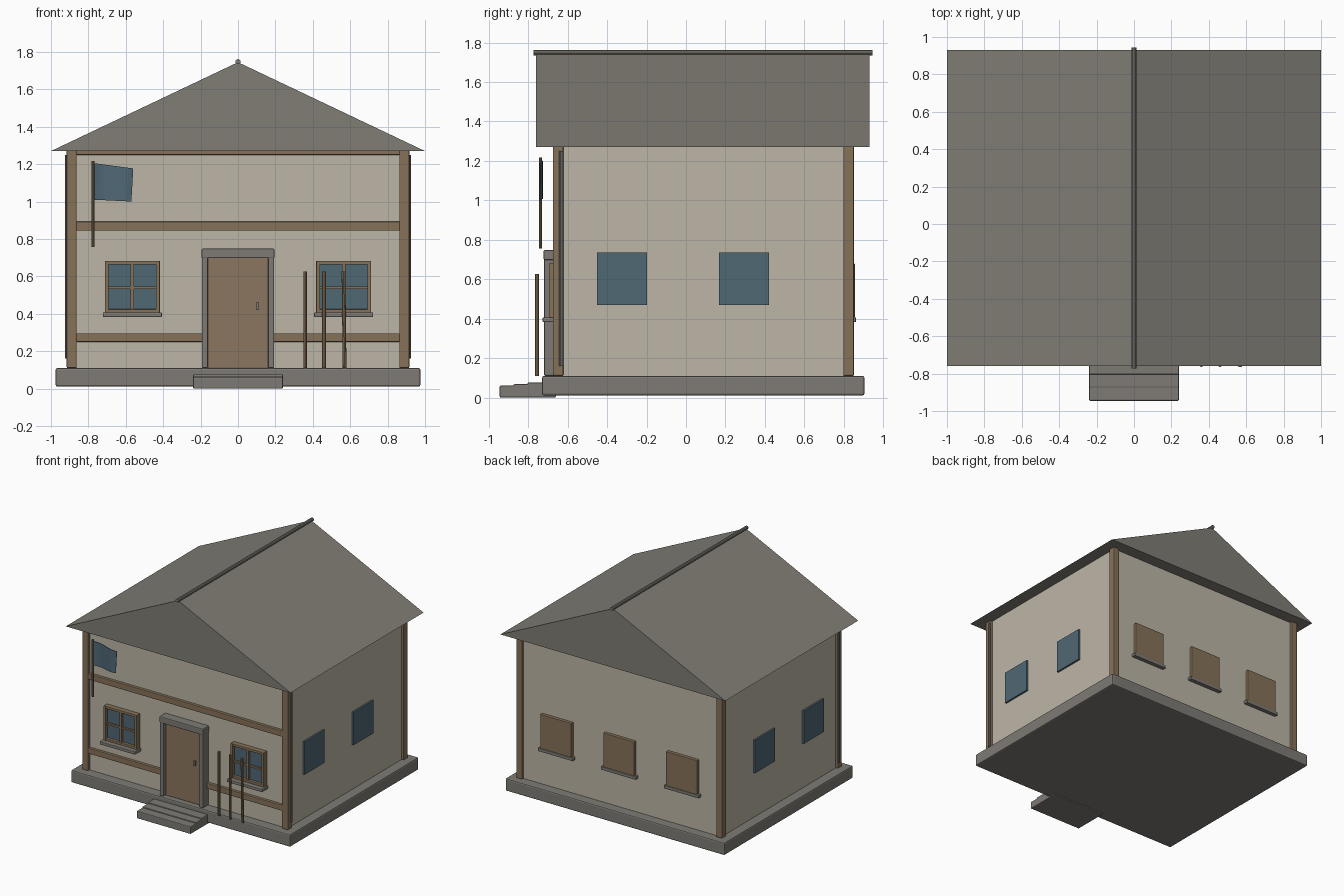
import bpy, bmesh, math
from mathutils import Vector

if "Cube" in bpy.data.objects:
    bpy.data.objects.remove(bpy.data.objects["Cube"], do_unlink=True)


def material(name, r, g, b):
    """Flat material from 0-255 display values, stored as linear."""
    rgb = [((c / 255 + 0.055) / 1.055) ** 2.4 for c in (r, g, b)]
    m = bpy.data.materials.new(name)
    m.use_nodes = True
    m.diffuse_color = (*rgb, 1)
    m.node_tree.nodes["Principled BSDF"].inputs["Base Color"].default_value = (*rgb, 1)
    return m


PLASTER = material("cream plaster", 188, 182, 166)
TIMBER = material("brown timber", 134, 114, 89)
DOOR = material("door wood", 138, 118, 94)
STONE = material("grey stone", 126, 123, 117)
ROOF = material("roof grey", 128, 125, 117)
BLUE = material("slate blue", 80, 104, 117)


def finish(name, bm, mat):
    bmesh.ops.recalc_face_normals(bm, faces=bm.faces)
    mesh = bpy.data.meshes.new(name)
    bm.to_mesh(mesh)
    bm.free()
    mesh.materials.append(mat)
    ob = bpy.data.objects.new(name, mesh)
    bpy.context.collection.objects.link(ob)
    return ob


def box(name, x, y, z, mat, bevel=0.0):
    """Box from (min, max) ranges, with optional softened edges."""
    bm = bmesh.new()
    bmesh.ops.create_cube(bm, size=1)
    for v in bm.verts:
        v.co = Vector([r[0] if c < 0 else r[1] for c, r in zip(v.co, (x, y, z))])
    ob = finish(name, bm, mat)
    if bevel:
        mod = ob.modifiers.new("soft_edges", "BEVEL")
        mod.width, mod.segments = bevel, 2
    return ob


def rod(name, a, b, radius, mat, sides=10):
    """Cylinder running between two points."""
    a, b = Vector(a), Vector(b)
    bm = bmesh.new()
    bmesh.ops.create_cone(bm, cap_ends=True, segments=sides, radius1=radius,
                          radius2=radius, depth=(b - a).length)
    bmesh.ops.rotate(bm, verts=bm.verts,
                     matrix=(b - a).to_track_quat("Z", "Y").to_matrix())
    bmesh.ops.translate(bm, verts=bm.verts, vec=(a + b) / 2)
    return finish(name, bm, mat)


# Foundation and three shallow steps
box("foundation", (-0.975, 0.975), (-0.73, 0.905), (0.01, 0.11), STONE, 0.01)
for i in range(3):
    y = -0.945 + 0.07 * i
    box(f"step_{i + 1}", (-0.24, 0.24), (y, y + 0.145), (0, 0.06 + 0.008 * i), STONE, 0.006)

# Walls
FRONT, BACK = -0.65, 0.83
box("walls", (-0.895, 0.895), (FRONT, BACK), (0.1, 1.275), PLASTER)

# Corner posts and drainpipes
for s, side in ((1, "left"), (-1, "right")):
    xs = sorted((s * 0.863, s * 0.916))
    box(f"front_post_{side}", xs, (-0.675, -0.622), (0.11, 1.275), TIMBER, 0.006)
    box(f"back_post_{side}", xs, (0.798, 0.852), (0.11, 1.275), TIMBER, 0.006)
    rod(f"drainpipe_{side}", (s * 0.914, -0.632, 0.16), (s * 0.914, -0.632, 1.25), 0.012, STONE)

# Horizontal timbers on the front
for name, z in (("lower", (0.25, 0.295)), ("middle", (0.845, 0.893)), ("top", (1.25, 1.275))):
    box(f"{name}_beam", (-0.865, 0.865), (-0.672, FRONT + 0.01), z, TIMBER, 0.004)

# Roof: closed triangular prism with a ridge rod
bm = bmesh.new()
tri = bm.faces.new([bm.verts.new((x, -0.76, z)) for x, z in ((-1, 1.27), (1, 1.27), (0, 1.745))])
ext = bmesh.ops.extrude_face_region(bm, geom=[tri], use_keep_orig=True)
bmesh.ops.translate(bm, vec=(0, 1.69, 0),
                    verts=[g for g in ext["geom"] if isinstance(g, bmesh.types.BMVert)])
finish("roof", bm, ROOF)
rod("roof_ridge", (0, -0.773, 1.748), (0, 0.945, 1.748), 0.014, ROOF)

# Door with stone surround and handle
box("door", (-0.162, 0.162), (-0.69, FRONT + 0.01), (0.11, 0.705), DOOR, 0.004)
for s, side in ((1, "left"), (-1, "right")):
    box(f"door_jamb_{side}", sorted((s * 0.16, s * 0.193)), (-0.72, FRONT + 0.01),
        (0.11, 0.72), STONE, 0.006)
box("door_lintel", (-0.195, 0.195), (-0.722, FRONT + 0.01), (0.697, 0.748), STONE, 0.006)
box("door_handle", (0.095, 0.11), (-0.705, -0.685), (0.42, 0.46), STONE, 0.003)


def front_window(cx, side):
    """Glazed window with frame, cross bars and sill."""
    n = f"front_window_{side}"
    box(n + "_glass", (cx - 0.14, cx + 0.14), (-0.668, FRONT + 0.01), (0.41, 0.68), BLUE)
    for s in (-1, 1):
        box(n + "_stile", sorted((cx + s * 0.127, cx + s * 0.147)), (-0.692, FRONT + 0.01),
            (0.405, 0.683), TIMBER, 0.003)
    for z in (0.405, 0.663):
        box(n + "_rail", (cx - 0.147, cx + 0.147), (-0.69, FRONT + 0.01), (z, z + 0.02), TIMBER, 0.003)
    box(n + "_mullion", (cx - 0.009, cx + 0.009), (-0.684, FRONT), (0.41, 0.675), TIMBER)
    box(n + "_crossbar", (cx - 0.14, cx + 0.14), (-0.682, FRONT), (0.533, 0.547), TIMBER)
    box(n + "_sill", (cx - 0.158, cx + 0.158), (-0.727, FRONT + 0.01), (0.382, 0.407), STONE, 0.005)


front_window(0.565, "left")
front_window(-0.565, "right")

# Plain side windows
for s, side in ((1, "left"), (-1, "right")):
    for y, end in ((-0.325, "front"), (0.295, "back")):
        box(f"side_window_{side}_{end}", sorted((s * 0.89, s * 0.91)), (y - 0.127, y + 0.127),
            (0.47, 0.735), BLUE)

# Shuttered back windows with sills
for i, x in enumerate((-0.56, 0, 0.56)):
    box(f"back_shutter_{i + 1}", (x - 0.138, x + 0.138), (BACK - 0.01, 0.856), (0.405, 0.68), TIMBER, 0.003)
    box(f"back_sill_{i + 1}", (x - 0.155, x + 0.155), (BACK - 0.01, 0.862), (0.382, 0.407), STONE, 0.004)

# Poles leaning by the door
for i, (x, lean) in enumerate(((0.36, 0), (0.46, 0), (0.57, -0.006))):
    rod(f"pole_{i + 1}", (x, -0.755, 0.11), (x + lean, -0.755, 0.627), 0.01, TIMBER, 8)

# Flagpole and gently rippled flag
rod("flagpole", (-0.775, -0.738, 0.757), (-0.775, -0.738, 1.217), 0.008, TIMBER, 8)
bm = bmesh.new()
bmesh.ops.create_grid(bm, x_segments=8, y_segments=2, size=0.5)
for v in bm.verts:
    u, w = v.co.x + 0.5, v.co.y + 0.5
    v.co = Vector((-0.77 + u * (0.2 + 0.01 * w), -0.738 + 0.008 * math.sin(u * 6),
                   1.01 + 0.195 * w - u * (0.01 + 0.018 * w)))
flag = finish("flag", bm, BLUE)
flag.modifiers.new("cloth_thickness", "SOLIDIFY").thickness = 0.004
